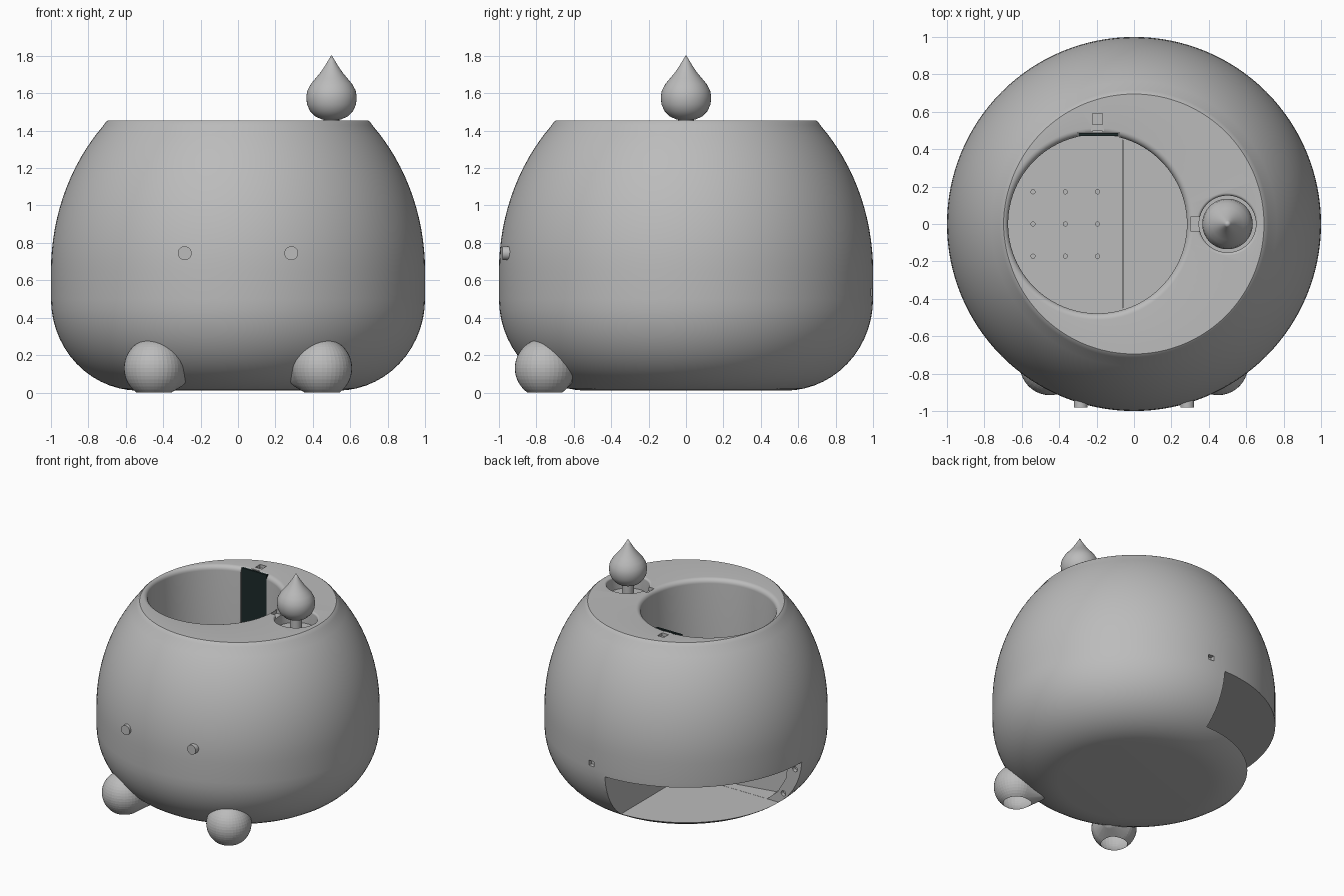
import bpy, bmesh, math
from math import sin, cos, pi, radians, sqrt
from mathutils import Vector

if "Cube" in bpy.data.objects:
    bpy.data.objects.remove(bpy.data.objects["Cube"], do_unlink=True)


def material(name, rgb):
    m = bpy.data.materials.new(name)
    m.use_nodes = True
    m.diffuse_color = (*rgb, 1)
    m.node_tree.nodes["Principled BSDF"].inputs["Base Color"].default_value = (*rgb, 1)
    return m


GREY = material("matte grey", (0.5, 0.5, 0.5))
DARK = material("dark green black", (0.012, 0.024, 0.024))
TOP = 1.455


def finish(name, bm, mat=GREY):
    bmesh.ops.recalc_face_normals(bm, faces=bm.faces)
    mesh = bpy.data.meshes.new(name)
    bm.to_mesh(mesh)
    bm.free()
    mesh.materials.append(mat)
    ob = bpy.data.objects.new(name, mesh)
    bpy.context.collection.objects.link(ob)
    return ob


def activate(ob):
    bpy.ops.object.select_all(action='DESELECT')
    ob.select_set(True)
    bpy.context.view_layer.objects.active = ob


def smooth(ob):
    activate(ob)
    bpy.ops.object.shade_smooth_by_angle(angle=radians(35))


def lathe(name, profile, at=(0, 0), start=0, sweep=360, steps=96):
    """Revolve a radius/height profile; a partial sweep gets end caps."""
    bm = bmesh.new()
    full = sweep == 360
    rows = []
    for i in range(steps if full else steps + 1):
        a = radians(start + sweep * i / steps)
        rows.append([bm.verts.new((at[0] + r * cos(a), at[1] + r * sin(a), z)) for r, z in profile])
    for i in range(steps):
        a, b = rows[i], rows[(i + 1) % len(rows)]
        for j in range(len(profile) - 1):
            bm.faces.new((a[j], b[j], b[j + 1], a[j + 1]))
    if not full:
        bm.faces.new(rows[0])
        bm.faces.new(rows[-1])
    bmesh.ops.remove_doubles(bm, verts=bm.verts, dist=1e-5)
    return finish(name, bm)


def box(name, center, size, mat=GREY):
    bm = bmesh.new()
    bmesh.ops.create_cube(bm, size=1)
    bmesh.ops.scale(bm, vec=size, verts=bm.verts)
    bmesh.ops.translate(bm, vec=center, verts=bm.verts)
    return finish(name, bm, mat)


def rod(name, center, radius, depth, along_y=False):
    bm = bmesh.new()
    bmesh.ops.create_cone(bm, cap_ends=True, segments=32, radius1=radius, radius2=radius, depth=depth)
    ob = finish(name, bm)
    if along_y:
        ob.rotation_euler.x = pi / 2
    ob.location = center
    return ob


def carve(target, cutter):
    bpy.context.view_layer.update()
    mod = target.modifiers.new("cut", 'BOOLEAN')
    mod.operation, mod.solver, mod.object = 'DIFFERENCE', 'EXACT', cutter
    activate(target)
    bpy.ops.object.modifier_apply(modifier=mod.name)
    bpy.data.objects.remove(cutter, do_unlink=True)


def well(name, at, radius, floor, fillet):
    """Round hole cutter with a rounded lip."""
    lip = [(radius + fillet * (1 - cos(t)), TOP - fillet * (1 - sin(t)))
           for t in (pi / 2 * k / 6 for k in range(7))]
    wide = radius + fillet
    return lathe(name, [(0, floor), (radius, floor)] + lip + [(wide, TOP + 0.1), (0, TOP + 0.1)], at)


# Body: flat base, elliptical lower bend, domed sides, flat top
lower = [(0.53 + 0.47 * sin(t), 0.5 - 0.49 * cos(t)) for t in (pi / 2 * k / 14 for k in range(15))]
upper = [(sqrt(1 - ((z - 0.65) / 1.12) ** 2), z) for z in (0.65 + 0.78 * k / 14 for k in range(15))]
body = lathe("body", [(0, 0.01)] + lower + upper + [(0.708, 1.445), (0.695, TOP), (0, TOP)], steps=128)

# Planting well and the small well for the drop
carve(body, well("pot_cutter", (-0.195, 0), 0.478, 0.56, 0.035))
carve(body, well("drop_cutter", (0.5, 0), 0.152, 1.35, 0.015))

# Rear compartment: open quarter plus a hollow behind the shell
carve(body, lathe("hatch_cutter", [(0, 0.1), (1.2, 0.1), (1.2, 0.465), (0, 0.465)],
                  start=90, sweep=90, steps=32))
inner = [(0, 0.101), (0.7, 0.101), (0.79, 0.18), (0.86, 0.3), (0.885, 0.464), (0, 0.464)]
carve(body, lathe("hollow_cutter", inner, start=150, sweep=41, steps=20))

# Drain holes and seam in the well floor
for x in (-0.54, -0.367, -0.195):
    for y in (-0.172, 0, 0.172):
        carve(body, rod("drain_cutter", (x, y, 0.56), 0.011, 0.04))
carve(body, box("seam_cutter", (-0.06, 0, 0.56), (0.005, 0.9, 0.02)))

# Sensor slot, cable notch, rear port and hatch screw holes
carve(body, box("slot_cutter", (-0.19, 0.47, 1.2), (0.225, 0.04, 0.7)))
carve(body, box("cable_cutter", (-0.195, 0.535, TOP), (0.055, 0.11, 0.05)))
carve(body, box("notch_cutter", (0.33, 0, TOP), (0.05, 0.08, 0.06)))
carve(body, box("port_cutter", (0.12, 1.0, 0.535), (0.045, 0.08, 0.04)))
for x, z in ((-0.94, 0.395), (-0.84, 0.18)):
    carve(body, rod("screw_cutter", (x, 0, z), 0.02, 0.06, True))
smooth(body)

# Sensor strip inside the well, with its plug on the rim
box("sensor_strip", (-0.19, 0.478, 1.155), (0.215, 0.016, 0.6), DARK)
box("sensor_plug", (-0.195, 0.515, 1.44), (0.07, 0.035, 0.03))

# Water drop on a stem
drop = lathe("drop", [(0, 1.455), (0.05, 1.46), (0.085, 1.475), (0.115, 1.505), (0.131, 1.54),
                      (0.135, 1.58), (0.129, 1.615), (0.11, 1.65), (0.085, 1.68), (0.06, 1.71),
                      (0.038, 1.742), (0.018, 1.775), (0, 1.805)], (0.5, 0), steps=64)
smooth(drop)
smooth(rod("drop_stem", (0.5, 0, 1.405), 0.042, 0.12))

for side, s in (("left", 1), ("right", -1)):
    # Eyes
    smooth(rod(side + "_eye", (s * 0.285, -0.955, 0.745), 0.037, 0.05, True))
    # Feet: hull of a large and a small ball, flattened on the ground
    bm = bmesh.new()
    for center, radius in (((s * 0.45, -0.755, 0.13), 0.16), ((s * 0.335, -0.66, 0.085), 0.062)):
        made = bmesh.ops.create_uvsphere(bm, u_segments=40, v_segments=24, radius=radius)
        bmesh.ops.translate(bm, vec=Vector(center), verts=made["verts"])
    hull = bmesh.ops.convex_hull(bm, input=bm.verts)
    loose = {g for g in hull["geom_interior"] + hull["geom_unused"] if isinstance(g, bmesh.types.BMVert)}
    bmesh.ops.delete(bm, geom=list(loose), context='VERTS')
    cut = bmesh.ops.bisect_plane(bm, geom=bm.verts[:] + bm.edges[:] + bm.faces[:],
                                 plane_co=(0, 0, 0), plane_no=(0, 0, -1), clear_outer=True)
    rim = [g for g in cut["geom_cut"] if isinstance(g, bmesh.types.BMEdge)]
    bmesh.ops.contextual_create(bm, geom=rim)
    smooth(finish(side + "_foot", bm))
